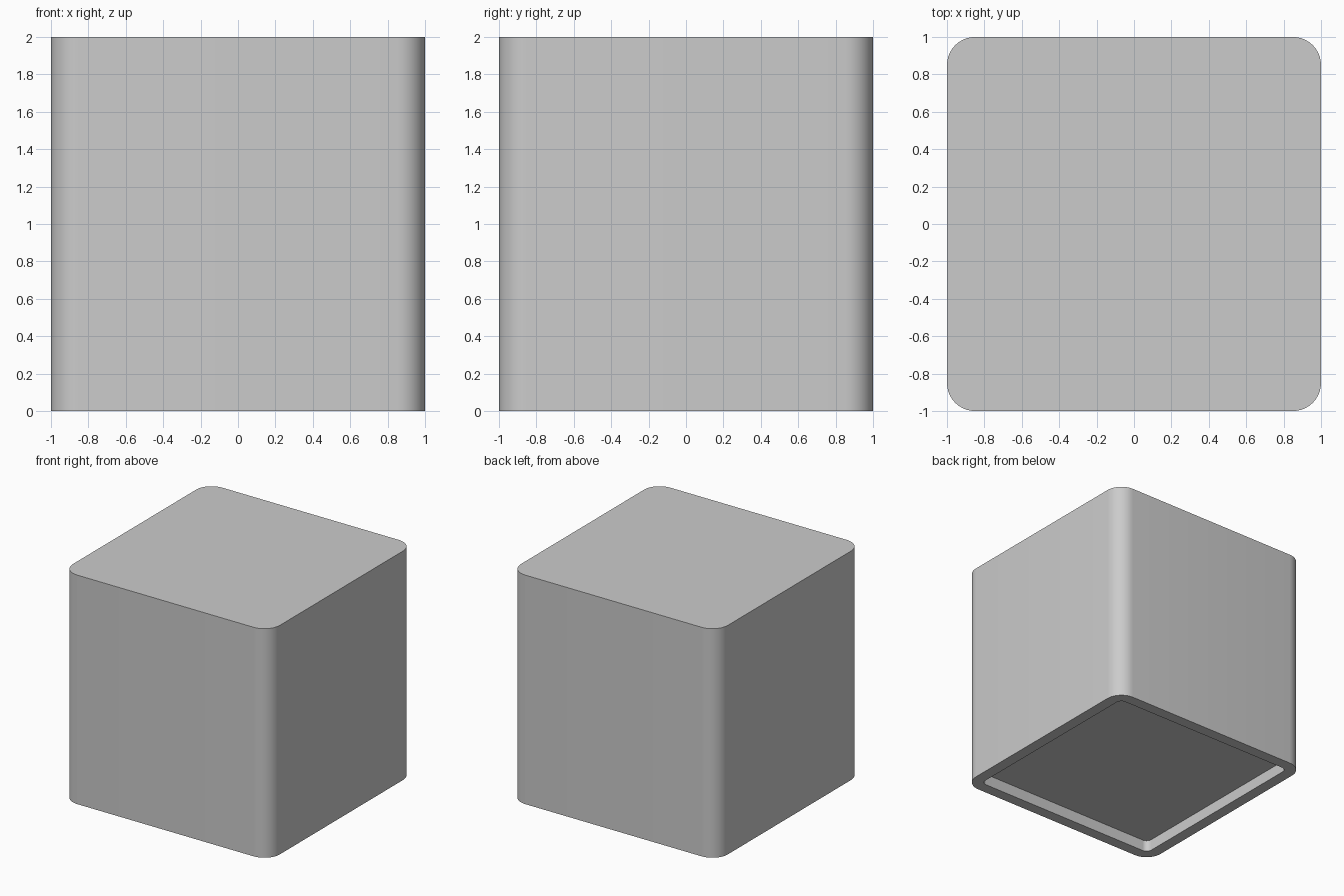
import bpy, bmesh
from math import cos, sin, pi

if "Cube" in bpy.data.objects:
    bpy.data.objects.remove(bpy.data.objects["Cube"])

SEGMENTS = 10


def rounded_ring(bm, half, radius, z):
    """Square loop of vertices with rounded corners."""
    ring = []
    for q, (sx, sy) in enumerate([(1, 1), (-1, 1), (-1, -1), (1, -1)]):
        for i in range(SEGMENTS + 1):
            a = (q + i / SEGMENTS) * pi / 2
            ring.append(bm.verts.new((sx * (half - radius) + radius * cos(a),
                                      sy * (half - radius) + radius * sin(a), z)))
    return ring


def bridge(bm, a, b):
    n = len(a)
    for i in range(n):
        j = (i + 1) % n
        bm.faces.new((a[i], a[j], b[j], b[i]))


bm = bmesh.new()
# Outer shell, bottom rim and shallow recess underneath
rings = [rounded_ring(bm, 1.0, 0.15, 2.0),
         rounded_ring(bm, 1.0, 0.15, 0.0),
         rounded_ring(bm, 0.9, 0.05, 0.0),
         rounded_ring(bm, 0.9, 0.05, 0.1)]
for upper, lower in zip(rings, rings[1:]):
    bridge(bm, upper, lower)
# Flat top and recess ceiling
bm.faces.new(rings[0])
bm.faces.new(rings[-1])
bmesh.ops.recalc_face_normals(bm, faces=bm.faces)

mesh = bpy.data.meshes.new("rounded_cube_body")
bm.to_mesh(mesh)
bm.free()
body = bpy.data.objects.new("rounded_cube_body", mesh)
bpy.context.collection.objects.link(body)
bpy.context.view_layer.objects.active = body
body.select_set(True)
bpy.ops.object.shade_smooth_by_angle()
